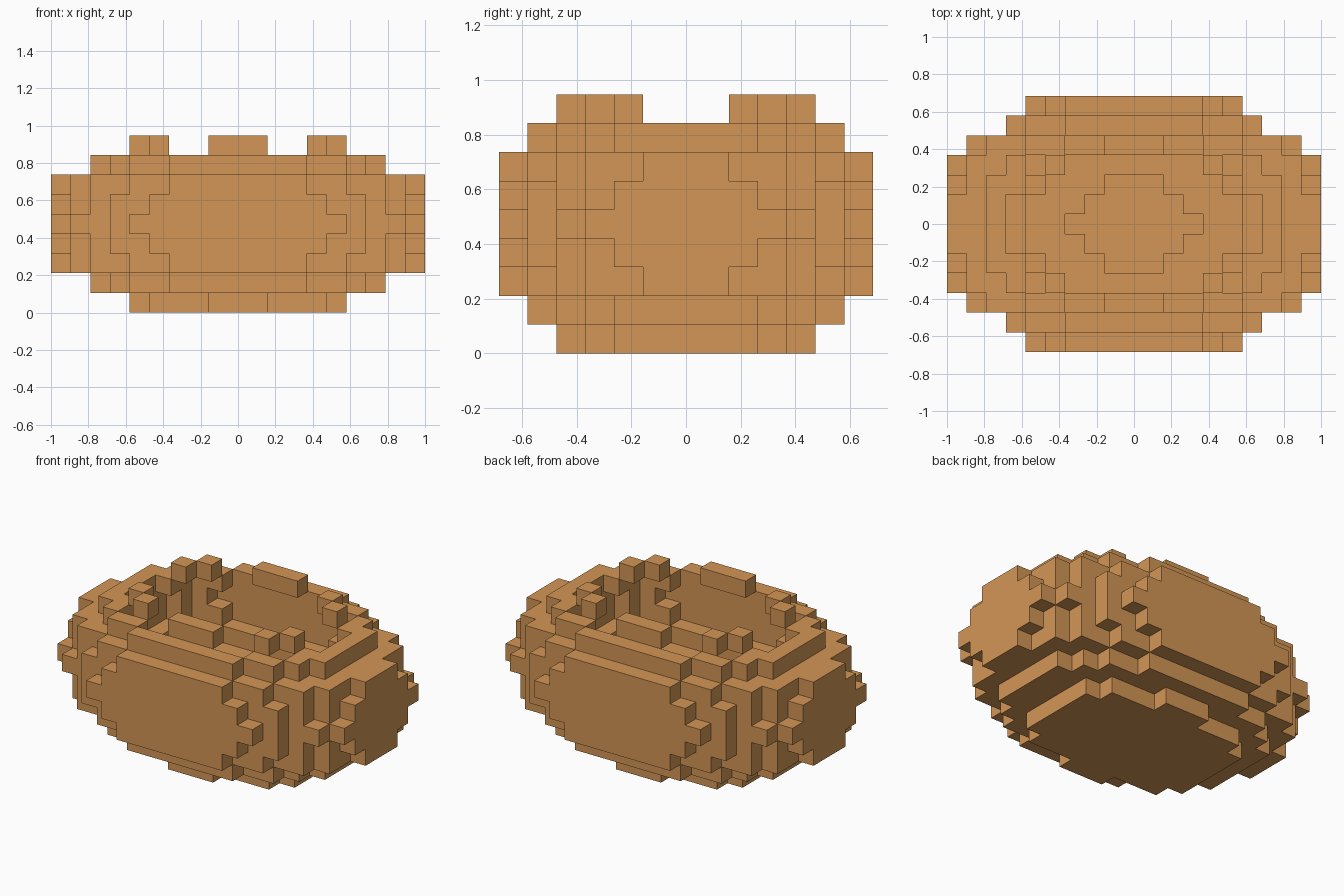
import bpy, bmesh
from mathutils import Vector

if "Cube" in bpy.data.objects:
    bpy.data.objects.remove(bpy.data.objects["Cube"])

V = 2 / 19  # block size

# Half-widths (in blocks) of each row, from the centre row outwards, per layer
BASE = [5, 5, 5, 4, 1]
LOW = [7, 7, 7, 6, 5, 3]
WIDE = [9, 9, 8, 8, 7, 5, 3]
WIDER = [9, 9, 9, 8, 7, 6, 4]
BELLY = [9, 9, 9, 9, 8, 6, 5]
LAYERS = [BASE, LOW, WIDE, WIDER, BELLY, WIDER, WIDE, LOW, BASE]
DIRS = [(1, 0, 0), (-1, 0, 0), (0, 1, 0), (0, -1, 0), (0, 0, 1), (0, 0, -1)]


def step(c, d):
    return (c[0] + d[0], c[1] + d[1], c[2] + d[2])


def build_blocks(name, cells, occupied, mat):
    """Make the outside faces of a set of grid blocks."""
    bm = bmesh.new()
    for c in sorted(cells):
        centre = Vector((c[0], c[1], c[2] + 0.5)) * V
        for d in DIRS:
            if step(c, d) in occupied:
                continue
            n = Vector(d)
            u = Vector((d[1], d[2], d[0]))
            w = n.cross(u)
            corners = [(-1, -1), (1, -1), (1, 1), (-1, 1)]
            bm.faces.new([bm.verts.new(centre + (n + u * a + w * b) * V / 2)
                          for a, b in corners])
    bmesh.ops.remove_doubles(bm, verts=bm.verts, dist=V / 100)
    mesh = bpy.data.meshes.new(name)
    bm.to_mesh(mesh)
    bm.free()
    mesh.materials.append(mat)
    obj = bpy.data.objects.new(name, mesh)
    bpy.context.collection.objects.link(obj)
    return obj


clay = bpy.data.materials.new("brown_clay")
clay.diffuse_color = (0.65, 0.305, 0.092, 1)
clay.use_nodes = True
clay.node_tree.nodes["Principled BSDF"].inputs["Base Color"].default_value = clay.diffuse_color

# Rounded body
body = {(i, j, k)
        for k, rows in enumerate(LAYERS)
        for j in range(1 - len(rows), len(rows))
        for i in range(-rows[abs(j)], rows[abs(j)] + 1)}


# Smaller rounded hollow, set high so that it opens through the top
def in_hollow(c):
    return c[0] ** 2 + 2.13 * c[1] ** 2 + 4.7 * (c[2] - 5.9) ** 2 <= 50.15


bowl = {c for c in body if not in_hollow(c)}
rim = {c for c in bowl if c[2] == 8}

# Broken rim: bars at front and back, paired blocks at the corners
build_blocks("bowl", bowl - rim, bowl, clay)
build_blocks("rim_blocks", rim, bowl, clay)
